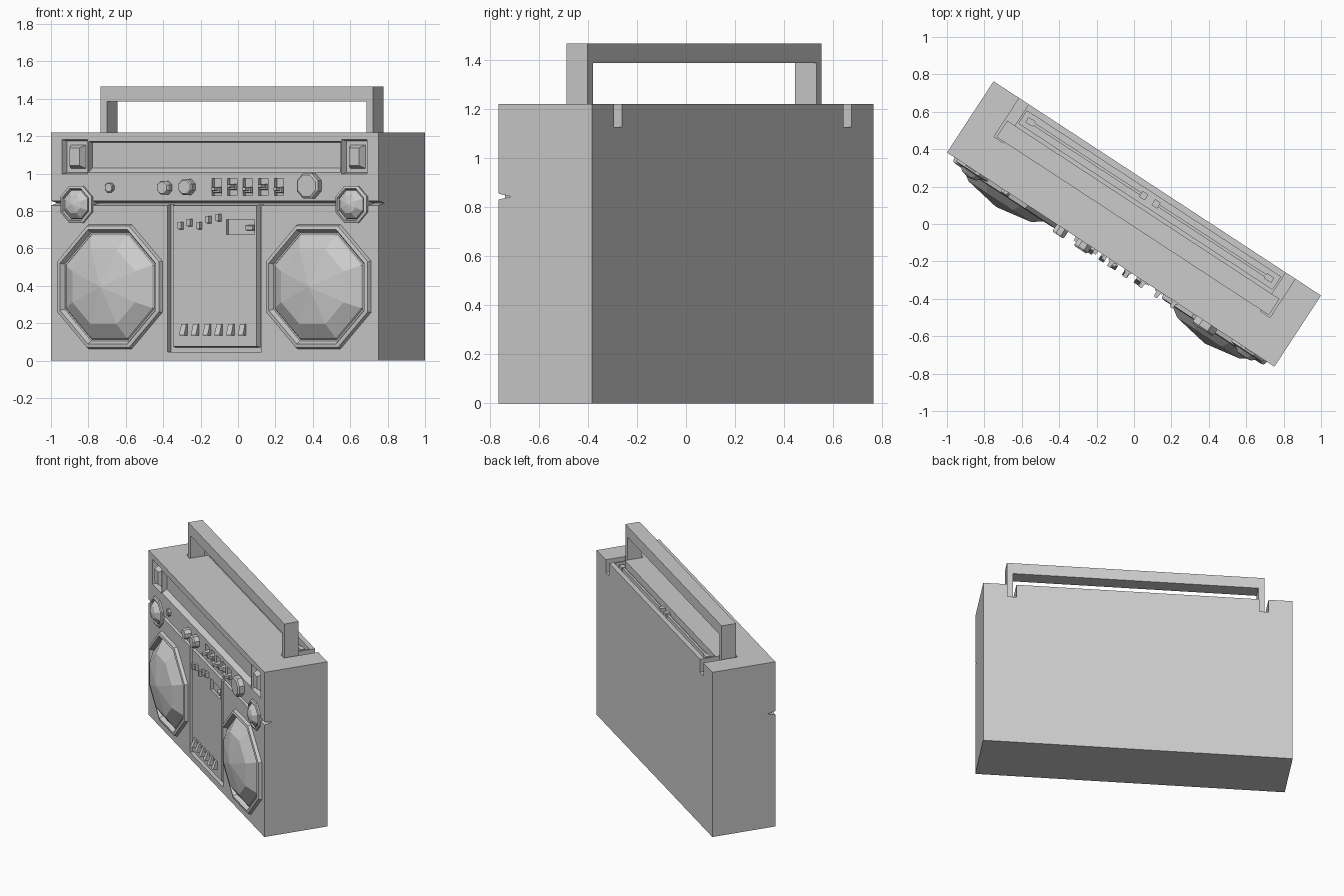
import bpy, bmesh, math
from mathutils import Matrix, Vector

if "Cube" in bpy.data.objects:
    bpy.data.objects.remove(bpy.data.objects["Cube"])

HALF, DEPTH, TOP = 1.046, 0.2275, 1.22      # body half width, half depth, height
TURN = Matrix.Rotation(math.radians(-33.2), 4, 'Z')

grey = bpy.data.materials.new("plain_grey")
grey.use_nodes = True
grey.diffuse_color = (0.6, 0.6, 0.6, 1)
grey.node_tree.nodes["Principled BSDF"].inputs["Base Color"].default_value = (0.6, 0.6, 0.6, 1)

parts = []


def finish(name, bm):
    bmesh.ops.recalc_face_normals(bm, faces=bm.faces)
    mesh = bpy.data.meshes.new(name)
    bm.to_mesh(mesh)
    bm.free()
    mesh.materials.append(grey)
    obj = bpy.data.objects.new(name, mesh)
    bpy.context.collection.objects.link(obj)
    parts.append(obj)
    return obj


def loft(name, rings):
    """Closed skin through rings of points, capped at both ends."""
    bm = bmesh.new()
    loops = [[bm.verts.new(p) for p in ring] for ring in rings]
    for a, b in zip(loops, loops[1:]):
        n = len(a)
        for i in range(n):
            j = (i + 1) % n
            bm.faces.new((a[i], a[j], b[j], b[i]) if len(b) > 1 else (a[i], a[j], b[0]))
    bm.faces.new(loops[0])
    if len(loops[-1]) > 2:
        bm.faces.new(loops[-1])
    return finish(name, bm)


def plate(name, x, z, w, h, back, out, taper=0.0):
    """Block on the front face, from depth back to out, narrowing outward."""
    def ring(p, t):
        a, b = w / 2 - t, h / 2 - t
        return [(x + sx * a, -DEPTH - p, z + sz * b)
                for sx, sz in ((-1, -1), (1, -1), (1, 1), (-1, 1))]
    return loft(name, [ring(back, 0), ring(out, taper)])


def box(name, x0, x1, y0, y1, z0, z1):
    return loft(name, [[(x0, y0, z), (x1, y0, z), (x1, y1, z), (x0, y1, z)] for z in (z0, z1)])


def turned(name, x, z, profile, sides=8):
    """Faceted round part on the front; profile holds (flat radius, outward) pairs."""
    rings = []
    for r, p in profile:
        r /= math.cos(math.pi / sides)
        n = sides if r > 0 else 1
        rings.append([(x + r * math.cos((i + .5) * math.tau / sides), -DEPTH - p,
                       z + r * math.sin((i + .5) * math.tau / sides)) for i in range(n)])
    return loft(name, rings)


def along_x(name, section, x0, x1):
    return loft(name, [[(x, y, z) for y, z in section] for x in (x0, x1)])


def carve(target, cutters):
    for c in cutters:
        c.hide_render = True
        mod = target.modifiers.new("cut", 'BOOLEAN')
        mod.operation, mod.solver, mod.object = 'DIFFERENCE', 'EXACT', c
    graph = bpy.context.evaluated_depsgraph_get()
    mesh = bpy.data.meshes.new_from_object(target.evaluated_get(graph))
    target.modifiers.clear()
    target.data = mesh
    for c in cutters:
        parts.remove(c)
        bpy.data.objects.remove(c)


# Body and its cuts
body = box("body", -HALF, HALF, -DEPTH, DEPTH, 0, TOP)
F = -DEPTH
cuts = [
    along_x("seam_cut", [(F - .01, .856), (F - .01, .828), (F + .062, .842)], -1.1, 1.1),
    along_x("strip_cut", [(F - .01, 1.175), (F - .01, 1.0), (F + .035, 1.03), (F + .035, 1.165)],
            -.805, .805),
    plate("panel_cut", 0, .442, .6, .794, -.03, .01),
    box("antenna_cut", -.81, .81, .113, .193, TOP - .05, TOP + .01),
]
SWITCHES = [.012, .112, .212, .31, .411]
for x in SWITCHES:
    cuts.append(plate("switch_cut", x, .928, .06, .09, -.025, .01))
for s in (-1, 1):
    cuts.append(plate("corner_cut", s * .893, 1.09, .15, .17, -.035, .01, -.008))
    x0, x1 = sorted((s * .822, s * .882))
    cuts.append(box("handle_cut", x0, x1, -.02, .25, 1.125, 1.25))
carve(body, cuts)

# Carrying handle
a, b = .87, .83
outline = [(-a, 1.14), (-a, 1.465), (a, 1.465), (a, 1.14),
           (b, 1.14), (b, 1.385), (-b, 1.385), (-b, 1.14)]
loft("handle", [[(x, y, z) for x, z in outline] for y in (-.013, .091)])

# Folded antenna in its tray
for s in (-1, 1):
    x0, x1 = sorted((s * .05, s * .77))
    box("antenna_rod", x0, x1, .146, .162, TOP - .05, TOP - .012)
    x0, x1 = sorted((s * .74, s * .785))
    box("antenna_tip", x0, x1, .138, .17, TOP - .05, TOP - .008)
    box("antenna_joint", s * .04 - .018, s * .04 + .018, .137, .173, TOP - .05, TOP)

# Speakers, small horns and upper corner buttons
for s in (-1, 1):
    turned("speaker_surround", s * .667, .395,
           [(.335, -.01), (.325, .022), (.305, .026), (.285, -.01)])
    turned("speaker_cone", s * .667, .395, [(.288, -.01), (.275, .012), (.2, .065), (0, .1)])
    turned("horn_surround", s * .879, .835,
           [(.1, -.06), (.1, .012), (.085, .018), (.075, -.01)])
    turned("horn_cone", s * .879, .835, [(.078, -.01), (.075, .012), (.045, .04), (0, .05)])
    plate("corner_button", s * .893, 1.09, .1, .13, -.04, .005, .018)

# Knobs
for x, z, r, p in ((-.666, .925, .025, .02), (-.308, .925, .036, .045),
                   (-.165, .928, .042, .045), (.615, .935, .067, .045)):
    turned("knob", x, z, [(r, -.01), (r, p * .8), (r * .85, p)])

# Lever switches
for i, x in enumerate(SWITCHES):
    z = .928 if i % 2 else .912
    plate("switch_base", x, z, .05, .034, -.03, .008, .004)
    plate("switch_lever", x, z + .005, .026, .022, 0, .038, .003)

# Cassette panel with sliders, counter and keys
plate("cassette_panel", 0, .453, .545, .765, -.035, 0, .006)
carve(parts[-1], [plate("counter_cut", .165, .714, .178, .08, -.02, .01)])
plate("counter_button", .222, .71, .055, .03, -.03, .005, .004)
for x, z in ((-.212, .722), (-.155, .738), (-.092, .722), (-.034, .754), (.03, .765)):
    plate("slider", x, z, .026, .042, -.01, .022, .003)
for i in range(6):
    x = -.19 + i * .075
    y = F + .01
    along_x("key", [(y, .133), (F - .035, .136), (F - .022, .165), (F - .012, .195), (y, .195)],
            x - .016, x + .016)

# Turn the whole set to its resting angle
for obj in parts:
    obj.data.transform(TURN)
